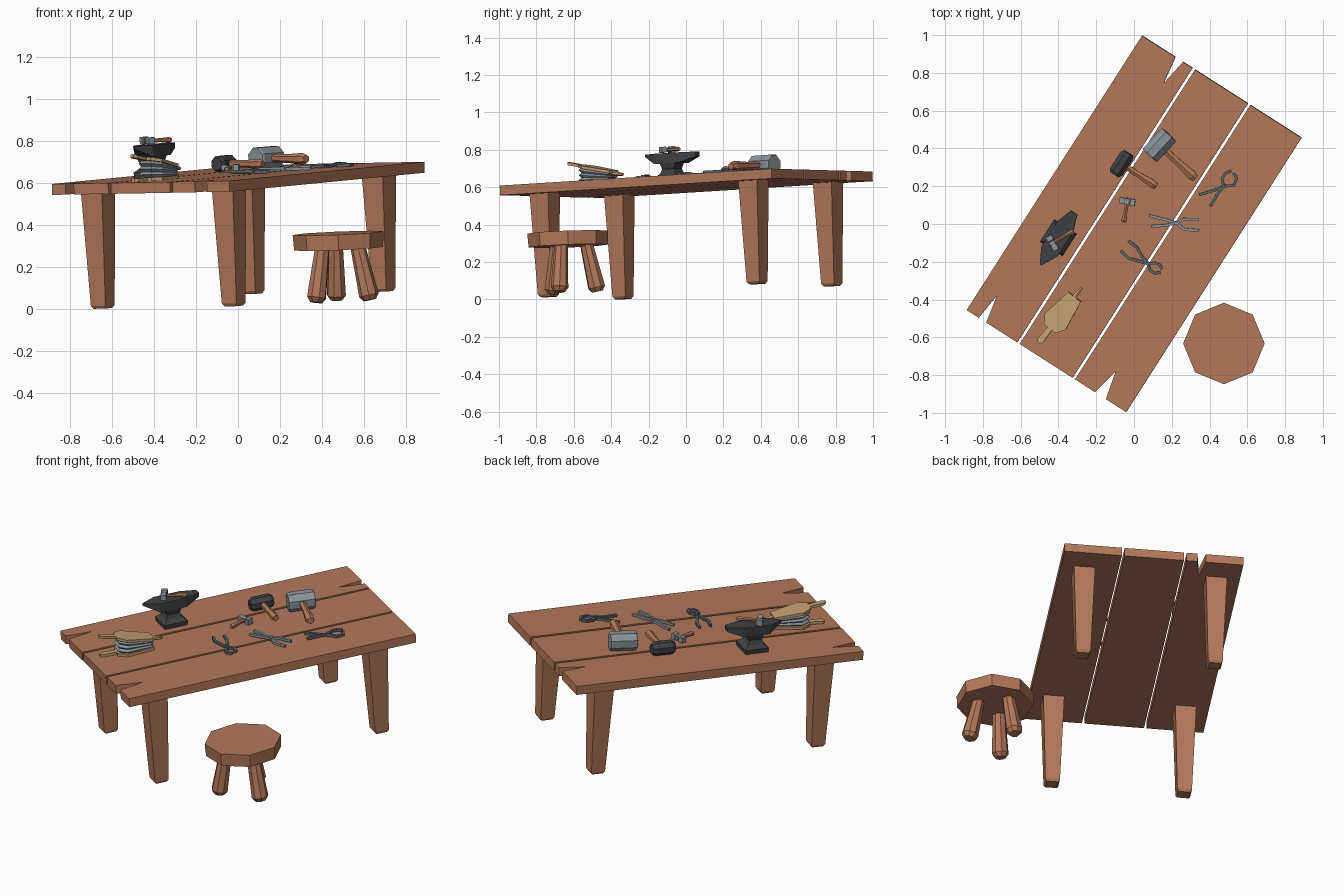
import bpy, bmesh, math
from mathutils import Matrix, Vector

if "Cube" in bpy.data.objects:
    bpy.data.objects.remove(bpy.data.objects["Cube"])


def material(name, r, g, b):
    m = bpy.data.materials.new(name)
    m.diffuse_color = (r, g, b, 1)
    m.use_nodes = True
    m.node_tree.nodes["Principled BSDF"].inputs["Base Color"].default_value = m.diffuse_color
    return m


WOOD = material("brown wood", 0.456, 0.188, 0.102)
TAN = material("tan wood", 0.55, 0.35, 0.16)
DARK = material("dark iron", 0.05, 0.052, 0.055)
STEEL = material("light steel", 0.25, 0.30, 0.33)
SLATE = material("slate iron", 0.10, 0.135, 0.155)

# The whole scene leans slightly: local z follows the table's normal
NORMAL = Vector((-0.041, -0.036, 1)).normalized()
TILT = Matrix.Translation((0.025, 0.022, 0.043)) @ \
    Vector((0, 0, 1)).rotation_difference(NORMAL).to_matrix().to_4x4()
TOP = 0.605          # table top height
YAW = -32.6          # table heading
parts = []


def frame(x, y, h, deg=0):
    return TILT @ Matrix.Translation((x, y, h)) @ Matrix.Rotation(math.radians(deg), 4, 'Z')


def loft(name, F, rings, mat):
    """Skin a list of equal-sized rings and cap both ends."""
    bm = bmesh.new()
    rows = [[bm.verts.new(F @ Vector(p)) for p in ring] for ring in rings]
    n = len(rows[0])
    for a, b in zip(rows, rows[1:]):
        for i in range(n):
            bm.faces.new((a[i], a[(i + 1) % n], b[(i + 1) % n], b[i]))
    bm.faces.new(rows[0][::-1])
    bm.faces.new(rows[-1])
    bmesh.ops.recalc_face_normals(bm, faces=bm.faces[:])
    me = bpy.data.meshes.new(name)
    bm.to_mesh(me)
    bm.free()
    me.materials.append(mat)
    ob = bpy.data.objects.new(name, me)
    bpy.context.collection.objects.link(ob)
    parts.append(ob)
    return ob


def prism(name, F, outline, z0, z1, mat):
    return loft(name, F, [[(x, y, z) for x, y in outline] for z in (z0, z1)], mat)


def rect(a, b, z):
    return [(-a, -b, z), (a, -b, z), (a, b, z), (-a, b, z)]


def bar(name, F, p0, p1, profile, n, mat):
    """Faceted rod from p0 to p1; profile is (fraction, radius) pairs."""
    p0, p1 = Vector(p0), Vector(p1)
    q = (p1 - p0).to_track_quat('Z', 'Y')
    rings = []
    for t, r in profile:
        c = p0.lerp(p1, t)
        rings.append([c + q @ Vector((r * math.cos(a), r * math.sin(a), 0))
                      for a in (2 * math.pi * (i + 0.5) / n for i in range(n))])
    return loft(name, F, rings, mat)


def strip(name, pts, w, z0, z1, mat):
    """Flat bent bar following a path on the table top."""
    pts = [Vector(p) for p in pts]
    left, right = [], []
    for i, p in enumerate(pts):
        d = (pts[min(i + 1, len(pts) - 1)] - pts[max(i - 1, 0)]).normalized()
        s = Vector((-d.y, d.x)) * w / 2
        left.append(p + s)
        right.append(p - s)
    return prism(name, frame(0, 0, TOP), left + right[::-1], z0, z1, mat)


# Table planks, with split notches in the outer two
table = frame(0, 0, 0, YAW)
L, W = 0.863, 0.5015
low_notch = {0: (0.076, 0.094, 0.123), 2: (0.807, 0.84, 0.875)}
high_notch = {0: (0.211, 0.232, 0.258)}
for k, (a, b) in enumerate([(0, 0.318), (0.333, 0.666), (0.681, 1.003)]):
    pts = [(a - W, -L)]
    if k in low_notch:
        s, m, e = low_notch[k]
        pts += [(s - W, -L), (m - W, -L + 0.15), (e - W, -L)]
    pts += [(b - W, -L), (b - W, L)]
    if k in high_notch:
        s, m, e = high_notch[k]
        pts += [(e - W, L), (m - W, L - 0.15), (s - W, L)]
    pts.append((a - W, L))
    prism(f"table_plank_{k + 1}", table, pts, TOP - 0.052, TOP, WOOD)

# Tapered table legs with chamfered feet
for i, (sx, sy) in enumerate([(-1, -1), (1, -1), (1, 1), (-1, 1)]):
    F = table @ Matrix.Translation((0.37 * sx, 0.663 * sy, 0))
    loft(f"table_leg_{i + 1}", F,
         [rect(r, r, z) for r, z in ((0.032, 0), (0.041, 0.014), (0.059, TOP - 0.05))], WOOD)

# Stool
stool = frame(0.464, -0.643, 0)
bar("stool_seat", stool @ Matrix.Rotation(math.radians(22.5), 4, 'Z'),
    (0, 0, 0.248), (0, 0, 0.322), [(0, 0.212), (1, 0.216)], 8, WOOD)
for i in range(3):
    a = math.radians(98 + 120 * i)
    c, s = math.cos(a), math.sin(a)
    bar(f"stool_leg_{i + 1}", stool, (0.15 * c, 0.15 * s, 0), (0.10 * c, 0.10 * s, 0.25),
        [(0, 0.03), (0.09, 0.047), (1, 0.036)], 8, WOOD)

# Anvil: stepped foot, and a body tapering to horn and heel
anvil = frame(-0.40, -0.073, TOP, 90 + YAW)
loft("anvil_foot", anvil, [rect(r, r, z) for r, z in
     ((0.068, 0), (0.07, 0.025), (0.047, 0.045), (0.038, 0.07), (0.048, 0.105))], DARK)
loft("anvil_body", anvil, [[(x, -w, z), (x, w, z), (x, w, 0.155), (x, -w, 0.155)]
     for x, w, z in ((-0.165, 0.005, 0.143), (-0.08, 0.05, 0.1),
                     (0.075, 0.05, 0.1), (0.165, 0.02, 0.13))], DARK)


def hammer(name, F, head, half, n, tall, mat, handle_end, r):
    """Head lies along local x, handle runs toward -y."""
    bar(name + "_head", F, (-half, 0, tall), (half, 0, tall), head, n, mat)
    bar(name + "_handle", F, (0, tall * 0.95, tall), (0, -handle_end, tall * 0.85),
        [(0, r * 0.8), (0.6, r * 0.8), (0.92, r * 1.1), (1, r * 0.8)], 6, WOOD)


# Hammers
small = [(0, 0.022), (0.3, 0.022), (0.38, 0.017), (0.62, 0.017), (0.7, 0.025), (1, 0.025)]
hammer("anvil_hammer", frame(-0.425, -0.095, TOP + 0.155, 120), small, 0.042, 4, 0.02,
       STEEL, 0.13, 0.012)
hammer("small_hammer", frame(-0.035, 0.12, TOP, -10), small, 0.042, 4, 0.02,
       STEEL, 0.11, 0.014)
hammer("dark_hammer", frame(-0.065, 0.32, TOP, 57),
       [(0, 0.03), (0.14, 0.041), (0.86, 0.041), (1, 0.03)], 0.068, 8, 0.036,
       DARK, 0.22, 0.022)
hammer("sledge_hammer", frame(0.137, 0.42, TOP, 47),
       [(0, 0.05), (0.06, 0.056), (0.94, 0.056), (1, 0.05)], 0.076, 8, 0.052,
       STEEL, 0.26, 0.026)

# Tongs: two crossing arms and a rivet each
tongs = [
    ("round_tongs", SLATE, (0.475, 0.20), (
        [(0.345, 0.155), (0.43, 0.18), (0.475, 0.20), (0.53, 0.205), (0.545, 0.245), (0.525, 0.27)],
        [(0.405, 0.095), (0.44, 0.155), (0.475, 0.20), (0.467, 0.24), (0.485, 0.27), (0.515, 0.28)])),
    ("flat_tongs", STEEL, (0.225, 0.005), (
        [(0.08, 0.045), (0.16, 0.025), (0.225, 0.005), (0.265, -0.028), (0.345, -0.035)],
        [(0.09, -0.012), (0.16, -0.008), (0.225, 0.005), (0.265, 0.026), (0.345, 0.025)])),
    ("curved_tongs", SLATE, (0.075, -0.21), (
        [(-0.03, -0.09), (0.015, -0.125), (0.045, -0.175), (0.075, -0.21), (0.085, -0.245),
         (0.11, -0.262), (0.14, -0.255)],
        [(-0.07, -0.14), (-0.03, -0.18), (0.02, -0.195), (0.075, -0.21), (0.115, -0.205),
         (0.142, -0.22), (0.145, -0.24)])),
]
for name, mat, (px, py), arms in tongs:
    for k, arm in enumerate(arms):
        strip(f"{name}_arm_{k + 1}", arm, 0.015, 0.002 + 0.005 * k, 0.016 + 0.005 * k, mat)
    bar(f"{name}_rivet", frame(px, py, TOP), (0, 0, 0), (0, 0, 0.026), [(0, 0.012), (1, 0.012)], 6, mat)

# Bellows: two handled boards, a folded wedge bag and a nozzle
bellows = frame(-0.38, -0.47, TOP, 52)
half = [(0.108, 0.042), (-0.055, 0.07), (-0.103, 0.038)]
bag = half + [(x, -y) for x, y in half[::-1]]
grip = [(-0.103, 0.014), (-0.18, 0.018), (-0.197, 0.009)]
board = half + grip + [(x, -y) for x, y in (half + grip)[::-1]]


def lift(x, t):
    return 0.016 + t * (0.038 + 0.2 * (0.11 - x))


for name, t in (("bellows_bottom_board", 0), ("bellows_top_board", 1)):
    loft(name, bellows, [[(x, y, lift(x, t) + d) for x, y in board] for d in (-0.016 * (1 - t), 0.016 * t)],
         TAN)
FOLDS = 6
loft("bellows_bag", bellows,
     [[(x * s, y * s, lift(x * s, k / FOLDS)) for x, y in bag]
      for k, s in ((k, 0.98 if k % 2 else 0.84) for k in range(FOLDS + 1))], STEEL)
bar("bellows_nozzle", bellows, (0.09, 0, 0.058), (0.17, 0, 0.045),
    [(0, 0.016), (1, 0.008)], 6, TAN)

# Rest the lowest foot on the ground
low = min(v.co.z for ob in parts for v in ob.data.vertices)
for ob in parts:
    ob.data.transform(Matrix.Translation((0, 0, -low)))
